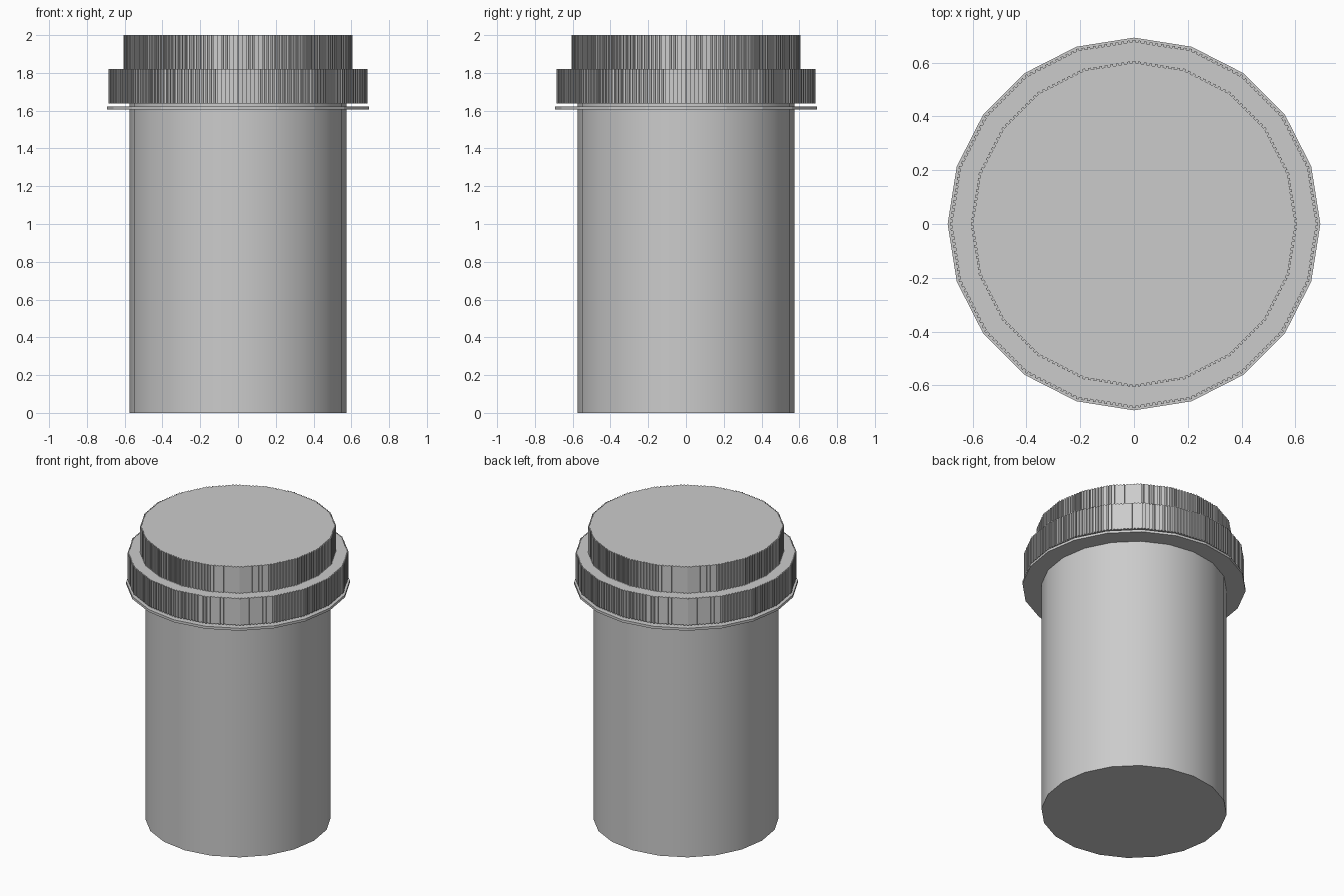
import bpy, bmesh
from math import cos, sin, tau

if "Cube" in bpy.data.objects:
    bpy.data.objects.remove(bpy.data.objects["Cube"])

SIDES = 20


def polygon(r):
    return [(r * cos(tau * i / SIDES), r * sin(tau * i / SIDES)) for i in range(SIDES)]


def ribbed_polygon(r, depth, teeth):
    # square ribs cut along every straight side of the polygon
    outer, inner = polygon(r), polygon(r - depth)
    pts = []

    def at(ring, i, t):
        a, b = ring[i], ring[(i + 1) % SIDES]
        return (a[0] + (b[0] - a[0]) * t, a[1] + (b[1] - a[1]) * t)

    for i in range(SIDES):
        pts.append(outer[i])
        for k in range(teeth):
            t0, t1 = (k + 0.25) / teeth, (k + 0.75) / teeth
            pts += [at(outer, i, t0), at(inner, i, t0), at(inner, i, t1), at(outer, i, t1)]
    return pts


def prism(name, outline, z0, z1, smooth=False):
    bm = bmesh.new()
    face = bm.faces.new([bm.verts.new((x, y, z0)) for x, y in outline])
    top = bmesh.ops.extrude_face_region(bm, geom=[face], use_keep_orig=True)
    verts = [v for v in top["geom"] if isinstance(v, bmesh.types.BMVert)]
    bmesh.ops.translate(bm, verts=verts, vec=(0, 0, z1 - z0))
    bmesh.ops.recalc_face_normals(bm, faces=bm.faces)
    mesh = bpy.data.meshes.new(name)
    bm.to_mesh(mesh)
    bm.free()
    obj = bpy.data.objects.new(name, mesh)
    bpy.context.collection.objects.link(obj)
    if smooth:
        bpy.ops.object.select_all(action='DESELECT')
        obj.select_set(True)
        bpy.context.view_layer.objects.active = obj
        bpy.ops.object.shade_smooth_by_angle()
    return obj


# Smooth container, running up into the lid
prism("jar_body", polygon(0.575), 0, 1.637, smooth=True)
# Thin seal ring just under the lid
prism("seal_ring", polygon(0.693), 1.605, 1.622)
# Two-step ribbed lid
prism("lid_lower_grip", ribbed_polygon(0.685, 0.008, 10), 1.637, 1.82)
prism("lid_upper_grip", ribbed_polygon(0.607, 0.008, 9), 1.82, 2.0)
